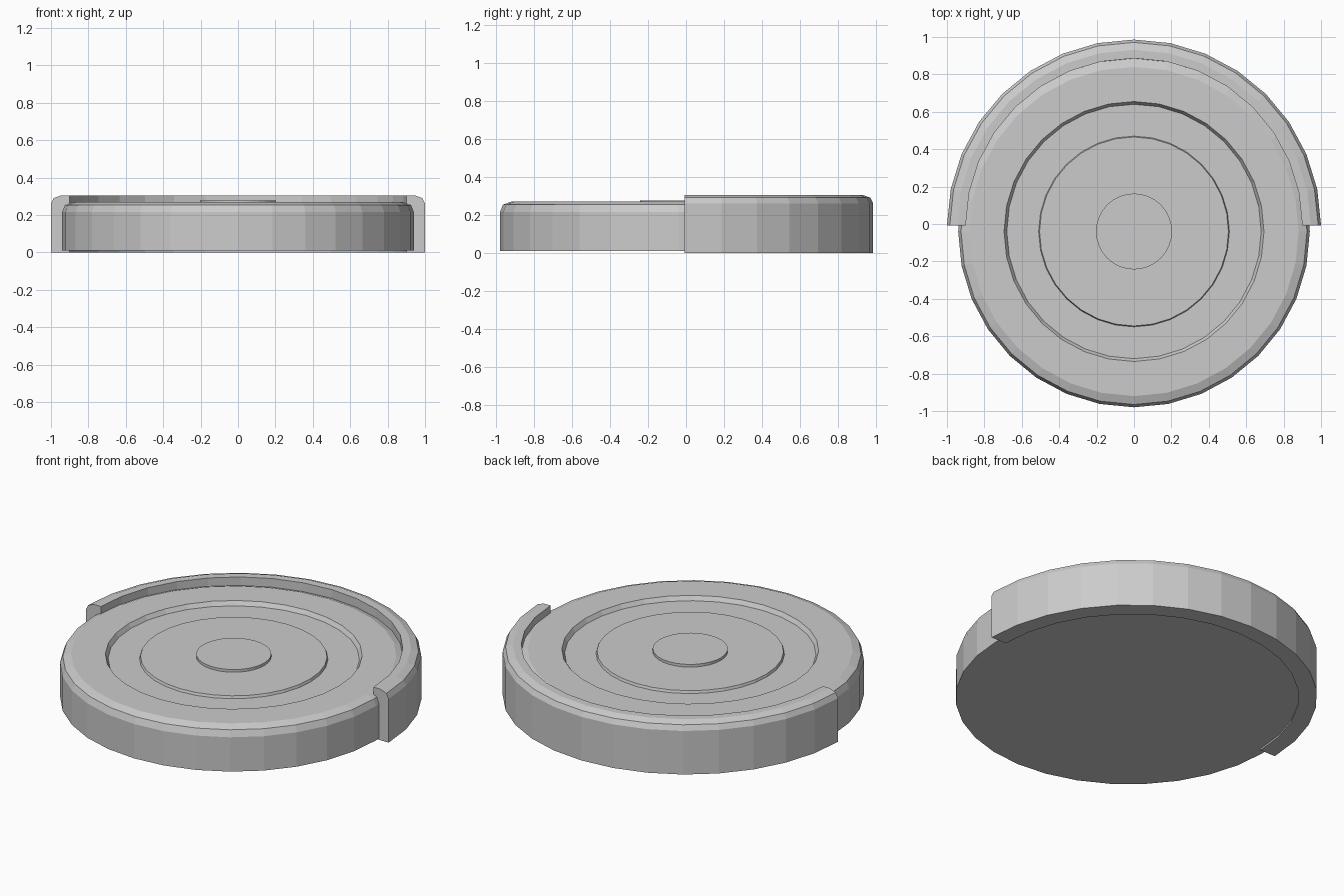
import bpy, bmesh
from math import sin, cos, pi

if "Cube" in bpy.data.objects:
    bpy.data.objects.remove(bpy.data.objects["Cube"])


def lathe(name, profile, cy, segs=32, arc=2 * pi, closed_profile=False):
    """Spin an (r, z) profile around a vertical axis at y = cy."""
    full = arc > 6.28
    bm = bmesh.new()
    columns = []
    for i in range(segs if full else segs + 1):
        a = arc * i / segs + (0 if full else (pi - arc) / 2)
        columns.append([bm.verts.new((r * cos(a), cy + r * sin(a), z)) for r, z in profile])
    n = len(profile)
    for i in range(segs):
        p, q = columns[i], columns[(i + 1) % len(columns)]
        for j in range(n if closed_profile else n - 1):
            k = (j + 1) % n
            bm.faces.new((p[j], q[j], q[k], p[k]))
    if closed_profile and not full:
        # end faces of the partial sweep
        bm.faces.new(columns[0])
        bm.faces.new(columns[-1])
    if not closed_profile:
        # bottom and top caps
        bm.faces.new([c[0] for c in columns])
        bm.faces.new([c[-1] for c in columns])
    bmesh.ops.recalc_face_normals(bm, faces=bm.faces[:])
    mesh = bpy.data.meshes.new(name)
    bm.to_mesh(mesh)
    bm.free()
    obj = bpy.data.objects.new(name, mesh)
    bpy.context.collection.objects.link(obj)
    return obj


DISC_Y = -0.04

# Main disc with rounded shoulder, sunken ring and raised inner platform
lathe("disc_body", [
    (0.94, 0.01), (0.94, 0.215), (0.925, 0.253), (0.88, 0.27),
    (0.695, 0.27), (0.68, 0.245), (0.51, 0.245), (0.505, 0.26),
], DISC_Y)

# Small centre button
lathe("centre_button", [(0.203, 0.25), (0.203, 0.276)], DISC_Y)

# Half-round guard wrapped around the back
lathe("back_guard", [
    (0.90, 0.0), (1.0, 0.0), (1.0, 0.26), (0.985, 0.29), (0.945, 0.305), (0.90, 0.305),
], -0.014, segs=16, arc=pi - 0.014, closed_profile=True)
